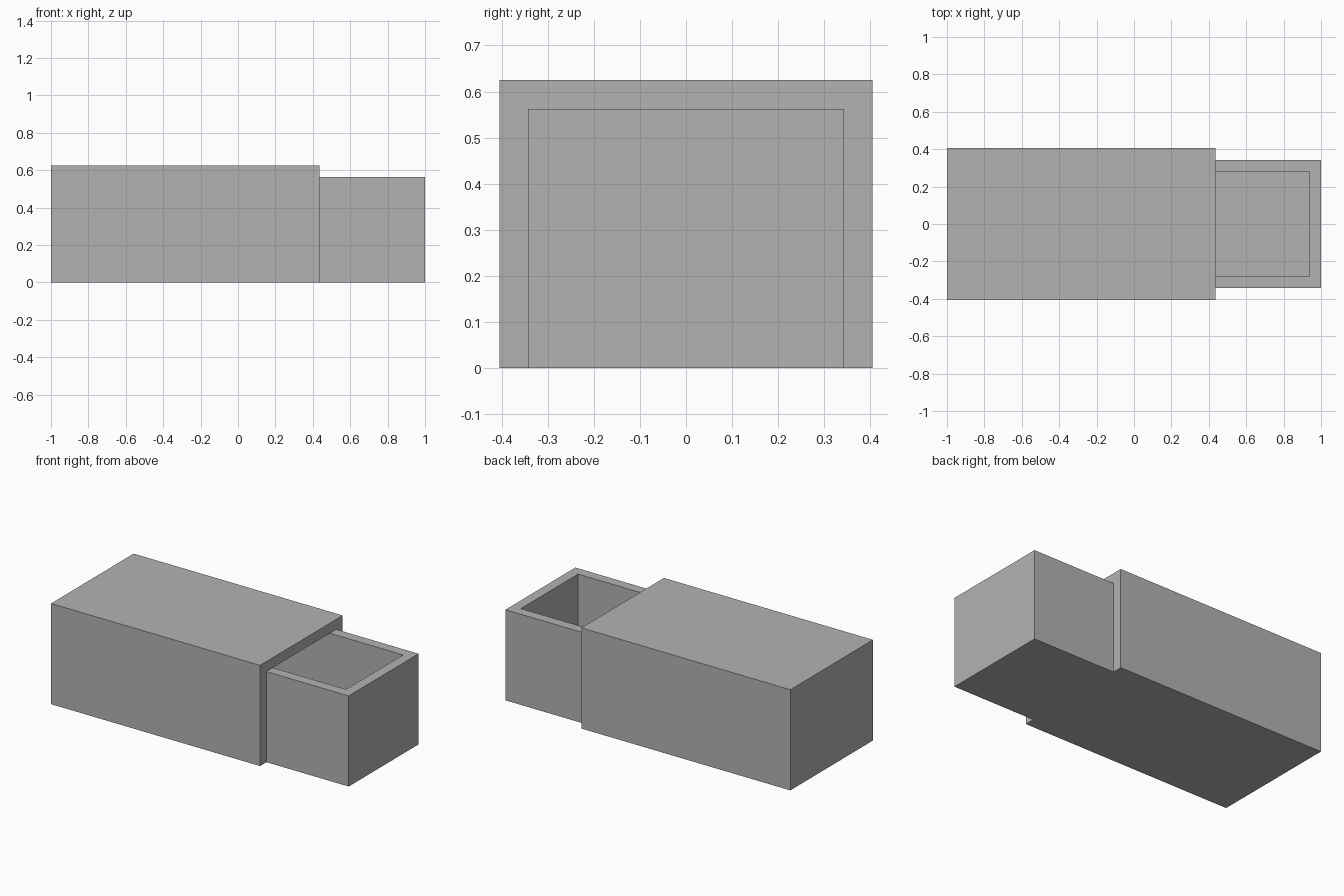
import bpy
import bmesh
from mathutils import Vector

LENGTH, WALL = 2.0, 0.0625
HALF_W, HEIGHT = 0.405, 0.625
SLEEVE_END = 0.435
TRAY_HALF_W, TRAY_H = HALF_W - WALL, HEIGHT - WALL

default = bpy.data.objects.get("Cube")
if default:
    bpy.data.objects.remove(default, do_unlink=True)

grey = bpy.data.materials.new("matte grey")
grey.use_nodes = True
grey.diffuse_color = (0.45, 0.45, 0.45, 1)
grey.node_tree.nodes["Principled BSDF"].inputs["Base Color"].default_value = grey.diffuse_color


def finish(name, bm):
    bmesh.ops.recalc_face_normals(bm, faces=bm.faces[:])
    mesh = bpy.data.meshes.new(name)
    bm.to_mesh(mesh)
    bm.free()
    mesh.materials.append(grey)
    obj = bpy.data.objects.new(name, mesh)
    bpy.context.collection.objects.link(obj)
    return obj


# Tray: long box, its top face inset by the wall thickness and pushed down
bm = bmesh.new()
bmesh.ops.create_cube(bm, size=1)
bmesh.ops.scale(bm, vec=(LENGTH, TRAY_HALF_W * 2, TRAY_H), verts=bm.verts[:])
bmesh.ops.translate(bm, vec=(0, 0, TRAY_H / 2), verts=bm.verts[:])
top = max(bm.faces, key=lambda f: f.calc_center_median().z)
bmesh.ops.inset_region(bm, faces=[top], thickness=WALL, use_even_offset=True)
result = bmesh.ops.extrude_face_region(bm, geom=[top])
floor = [v for v in result["geom"] if isinstance(v, bmesh.types.BMVert)]
bmesh.ops.translate(bm, vec=(0, 0, WALL - TRAY_H), verts=floor)
if top.is_valid:
    bmesh.ops.delete(bm, geom=[top], context="FACES_ONLY")
finish("tray", bm)

# Sleeve: upside-down U section drawn along the tray
half = [(HALF_W, 0), (HALF_W, HEIGHT)]
inner = [(TRAY_HALF_W, TRAY_H), (TRAY_HALF_W, 0)]
mirrored = lambda pts: [(-y, z) for y, z in reversed(pts)]
section = half + mirrored(half) + mirrored(inner) + inner
bm = bmesh.new()
face = bm.faces.new([bm.verts.new((-LENGTH / 2, y, z)) for y, z in section])
result = bmesh.ops.extrude_face_region(bm, geom=[face], use_keep_orig=True)
end = [v for v in result["geom"] if isinstance(v, bmesh.types.BMVert)]
bmesh.ops.translate(bm, vec=Vector((SLEEVE_END + LENGTH / 2, 0, 0)), verts=end)
finish("sleeve", bm)
